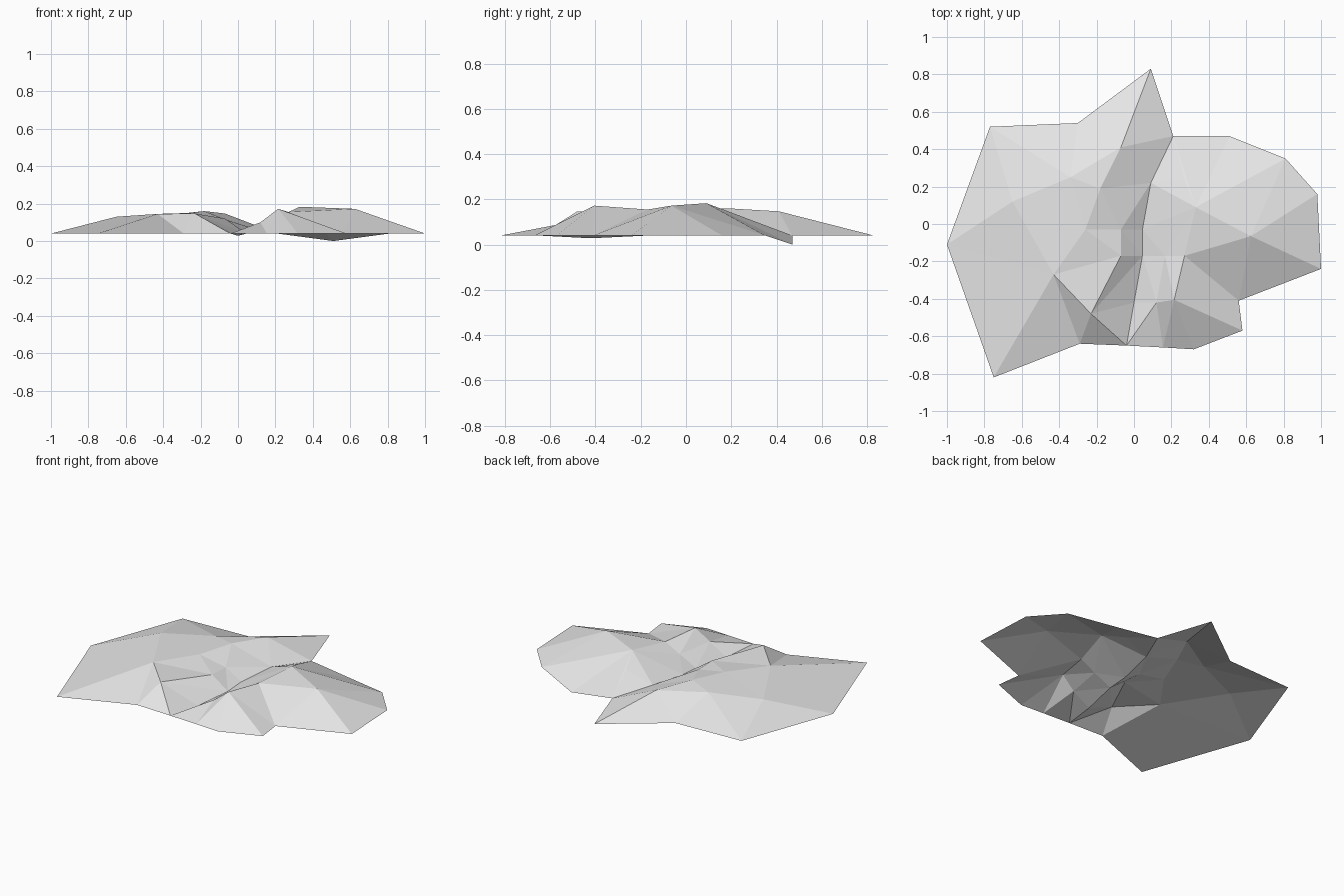
import bpy
from mathutils import Vector
from mathutils.geometry import delaunay_2d_cdt

if "Cube" in bpy.data.objects:
    bpy.data.objects.remove(bpy.data.objects["Cube"])

stone = bpy.data.materials.new("pale grey")
stone.diffuse_color = (0.8, 0.8, 0.8, 1)
stone.use_nodes = True
stone.node_tree.nodes["Principled BSDF"].inputs["Base Color"].default_value = stone.diffuse_color


def terrain(name, outline, inner, creases):
    """Open faceted sheet: triangulate an outline with inner peaks and fixed crease lines."""
    pts = outline + inner
    n = len(outline)
    edges = [(i, (i + 1) % n) for i in range(n)] + creases
    vs, _, fs, orig, _, _ = delaunay_2d_cdt(
        [Vector(p[:2]) for p in pts], edges, [], 1, 1e-5)
    verts = [(v.x, v.y, pts[o[0]][2] if o else 0.1) for v, o in zip(vs, orig)]
    me = bpy.data.meshes.new(name)
    me.from_pydata(verts, [], [list(f) for f in fs])
    me.materials.append(stone)
    me.update()
    if sum(p.normal.z for p in me.polygons) < 0:
        me.flip_normals()
    ob = bpy.data.objects.new(name, me)
    bpy.context.collection.objects.link(ob)


RIM = 0.04
# shared seam points between the banks and the channel
south_l, south_r = (-.04, -.65, RIM), (.155, -.66, RIM)
spur, ledge, step = (-.23, -.48, .147), (-.07, -.17, .12), (-.07, -.03, .115)
brow, crest, shoulder = (-.26, -.03, .15), (-.18, .19, .16), (-.07, .41, .147)
tip, notch = (.09, .83, RIM), (.21, .47, RIM)
lip, knob = (.12, -.42, .10), (.215, -.405, .172)
saddle, peak, tail = (.27, -.17, .155), (.33, .09, .183), (.27, .24, .125)

# left bank: broad low hill
terrain("left_bank",
        [(-1, -.11, RIM), (-.75, -.82, RIM), (-.29, -.64, RIM), south_l, spur, ledge,
         step, brow, crest, shoulder, tip, (-.30, .54, RIM), (-.77, .52, RIM)],
        [(-.65, .12, .13), (-.34, .25, .143), (-.43, -.27, .145)],
        [(15, 1), (15, 2), (15, 4), (15, 5), (15, 7), (13, 0), (13, 12), (13, 15),
         (14, 13), (14, 8), (14, 11), (9, 11)])

# river channel between the hills
terrain("river_channel",
        [south_l, south_r, lip, knob, saddle, peak, tail, notch, tip,
         shoulder, crest, brow, step, ledge, spur],
        [(0, -.42, .028), (.045, -.17, RIM), (.045, -.03, .05), (.09, .22, .065),
         (.165, -.17, .10)],
        [(14, 16), (14, 15), (0, 15), (15, 16), (16, 13), (16, 17), (17, 12), (17, 18),
         (18, 10), (18, 7), (9, 7), (18, 6), (16, 19), (19, 4), (19, 2), (17, 5)])

# right bank: steeper ridge with a dipped rear corner
terrain("right_bank",
        [south_r, (.32, -.67, RIM), (.58, -.57, RIM), (.56, -.41, RIM), (1, -.24, RIM),
         (.98, .16, RIM), (.81, .35, RIM), (.51, .47, 0), notch, tail, peak, saddle,
         knob, lip],
        [(.625, -.065, .172)],
        [(12, 1), (12, 2), (12, 3), (11, 3), (14, 3), (14, 4), (14, 5), (14, 6),
         (14, 10), (14, 11), (10, 6), (10, 7), (10, 8)])
